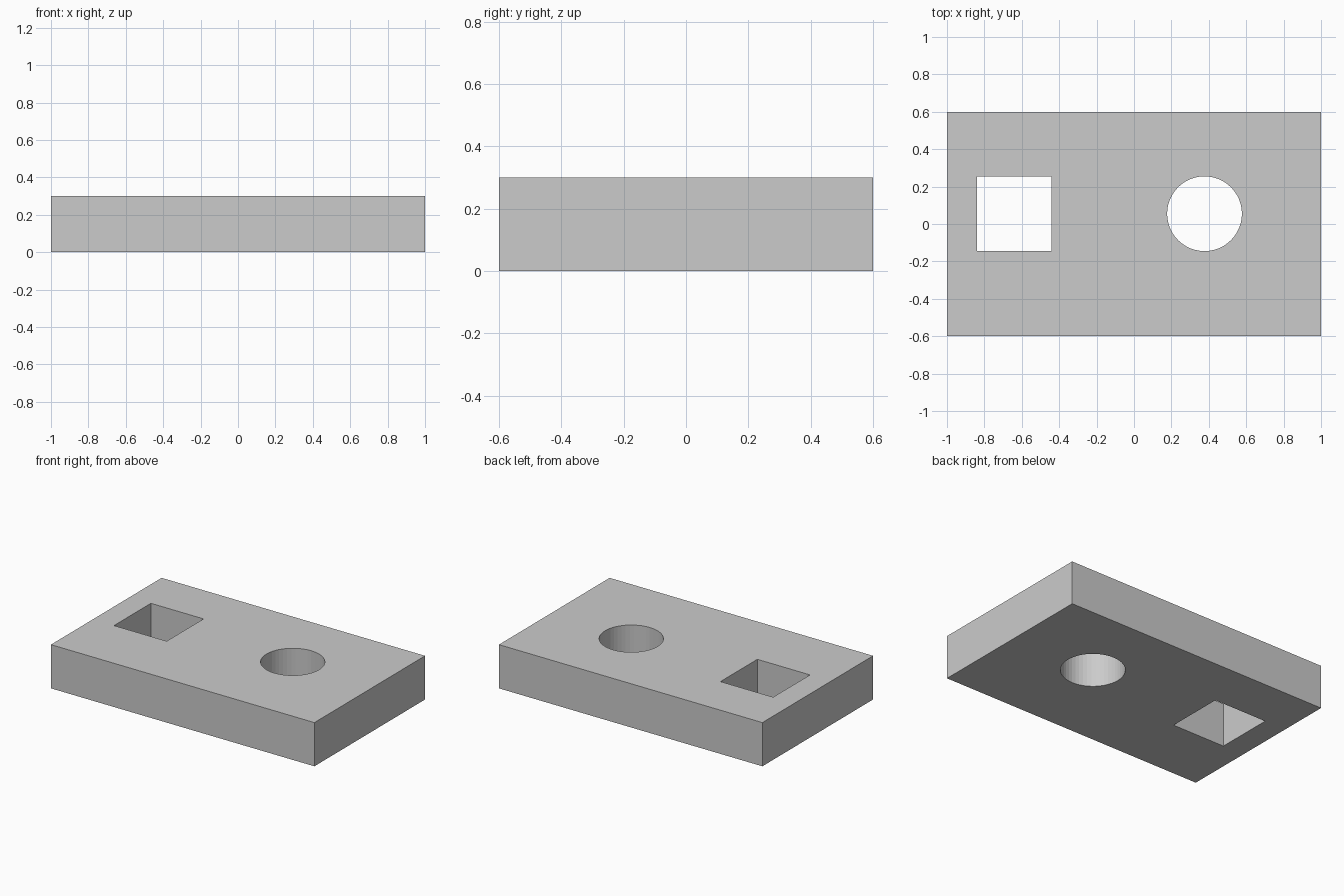
import bpy

if "Cube" in bpy.data.objects:
    bpy.data.objects.remove(bpy.data.objects["Cube"])

THICK = 0.3
HOLE_Y = 0.055

# Flat rectangular plate
bpy.ops.mesh.primitive_cube_add(size=1, location=(0, 0, THICK / 2))
plate = bpy.context.object
plate.name = "plate"
plate.scale = (2, 1.2, THICK)
bpy.ops.object.transform_apply(location=True, rotation=False, scale=True)


def cut_through(cutter, name):
    """Subtract a cutter from the plate, then discard it."""
    cutter.name = name
    cutter.hide_render = True
    mod = plate.modifiers.new(name, 'BOOLEAN')
    mod.operation = 'DIFFERENCE'
    mod.solver = 'EXACT'
    mod.object = cutter
    bpy.context.view_layer.objects.active = plate
    bpy.ops.object.modifier_apply(modifier=mod.name)
    bpy.data.objects.remove(cutter, do_unlink=True)


# Square through hole
bpy.ops.mesh.primitive_cube_add(size=0.4, location=(-0.64, HOLE_Y, THICK / 2))
cut_through(bpy.context.object, "square_hole_cutter")

# Round through hole
bpy.ops.mesh.primitive_cylinder_add(vertices=48, radius=0.2, depth=1,
                                    location=(0.377, HOLE_Y, THICK / 2))
cut_through(bpy.context.object, "round_hole_cutter")
